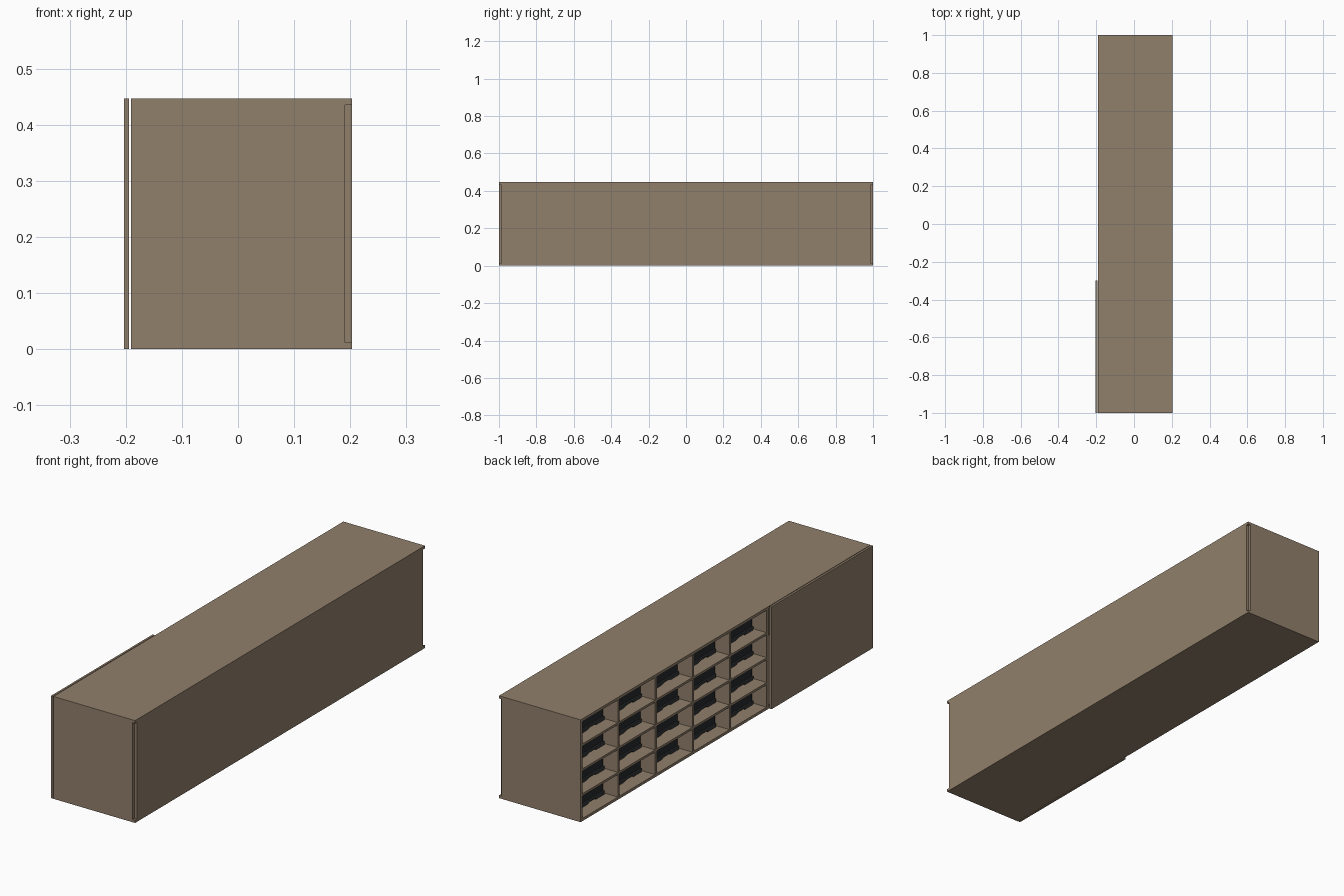
import bpy, bmesh

if "Cube" in bpy.data.objects:
    bpy.data.objects.remove(bpy.data.objects["Cube"])

def material(name, rgb):
    m = bpy.data.materials.new(name)
    m.diffuse_color = (*rgb, 1)
    m.use_nodes = True
    m.node_tree.nodes["Principled BSDF"].inputs["Base Color"].default_value = m.diffuse_color
    return m

WOOD = material("taupe_wood", (0.285, 0.214, 0.147))
BLACK = material("black_leather", (0.02, 0.022, 0.025))
SOLE = material("dark_sole", (0.035, 0.037, 0.04))

def box(name, lo, hi, mat=WOOD):
    bm = bmesh.new()
    bmesh.ops.create_cube(bm, size=1)
    for v in bm.verts:
        v.co = [(l + h) / 2 + c * (h - l) for l, h, c in zip(lo, hi, v.co)]
    me = bpy.data.meshes.new(name)
    bm.to_mesh(me)
    bm.free()
    me.materials.append(mat)
    ob = bpy.data.objects.new(name, me)
    bpy.context.collection.objects.link(ob)
    return ob

def side_profile_mesh(name, pts, width, bevel, mat):
    # side outline in (y, z), extruded along x, with softened edges
    bm = bmesh.new()
    f = bm.faces.new([bm.verts.new((-width / 2, y, z)) for y, z in pts])
    r = bmesh.ops.extrude_face_region(bm, geom=[f])
    bmesh.ops.translate(bm, vec=(width, 0, 0),
                        verts=[g for g in r["geom"] if isinstance(g, bmesh.types.BMVert)])
    bmesh.ops.recalc_face_normals(bm, faces=bm.faces[:])
    caps = [e for e in bm.edges if abs(e.verts[0].co.x - e.verts[1].co.x) < 1e-6]
    bmesh.ops.bevel(bm, geom=caps, offset=bevel, segments=2, affect='EDGES', profile=0.5)
    me = bpy.data.meshes.new(name)
    bm.to_mesh(me)
    bm.free()
    me.materials.append(mat)
    return me

X0, X1, H, T = -0.191, 0.203, 0.447, 0.012
DIV = -0.29          # divider between the shoe cells and the closed compartment

# Cabinet shell
box("top_panel", (X0, -1, H - T), (X1, 1, H))
box("bottom_panel", (X0, -1, 0), (X1, 1, T))
box("back_panel", (X1 - T, -1 + T, T), (X1, 1 - T, H - T))
for s, n in ((-1, "left"), (1, "right")):
    a, b = sorted((s, s * (1 - T)))
    box(n + "_end_panel", (X0, a, T), (X1 - T, b, H - T))

# Sliding door in front of the far compartment
box("sliding_door", (-0.203, -1, 0), (-0.194, -0.3, H))

# Grid of cells: 5 columns, 4 rows
COLS, ROWS = 5, 4
pitch = (1 - T / 2 - DIV) / COLS
rise = (H - T) / ROWS
for i in range(COLS):
    y = DIV + i * pitch
    box(f"divider_{i + 1}", (X0, y - T / 2, T), (X1 - T, y + T / 2, H - T))
    for j in range(1, ROWS):
        z = T / 2 + j * rise
        box(f"shelf_{i + 1}_{j}", (X0, y + T / 2, z - 0.005),
            (X1 - T, y + pitch - T / 2, z + 0.005))

# Shoe meshes shared by every pair
L = 0.112
upper = side_profile_mesh("shoe_upper", [
    (-L, 0.014), (L, 0.014), (L, 0.028), (0.09, 0.041), (0.05, 0.050),
    (0.01, 0.067), (-0.03, 0.080), (-0.07, 0.076), (-0.105, 0.082), (-L, 0.05)],
    0.082, 0.007, BLACK)
sole = side_profile_mesh("shoe_sole", [
    (-L, 0), (-0.055, 0), (-0.05, 0.006), (-0.01, 0.006), (0.01, 0), (0.095, 0),
    (L + 0.002, 0.008), (L + 0.002, 0.015), (-L - 0.002, 0.015)],
    0.088, 0.002, SOLE)

# A pair lies sideways in each cell, one shoe behind the other
for i in range(COLS):
    for j in range(ROWS):
        z = T if j == 0 else T / 2 + j * rise + 0.005
        for k, x in enumerate((-0.09, 0.05)):
            for part, me in (("upper", upper), ("sole", sole)):
                ob = bpy.data.objects.new(f"shoe_{part}_{i + 1}_{j + 1}_{k + 1}", me)
                ob.location = (x, DIV + (i + 0.5) * pitch, z)
                bpy.context.collection.objects.link(ob)
